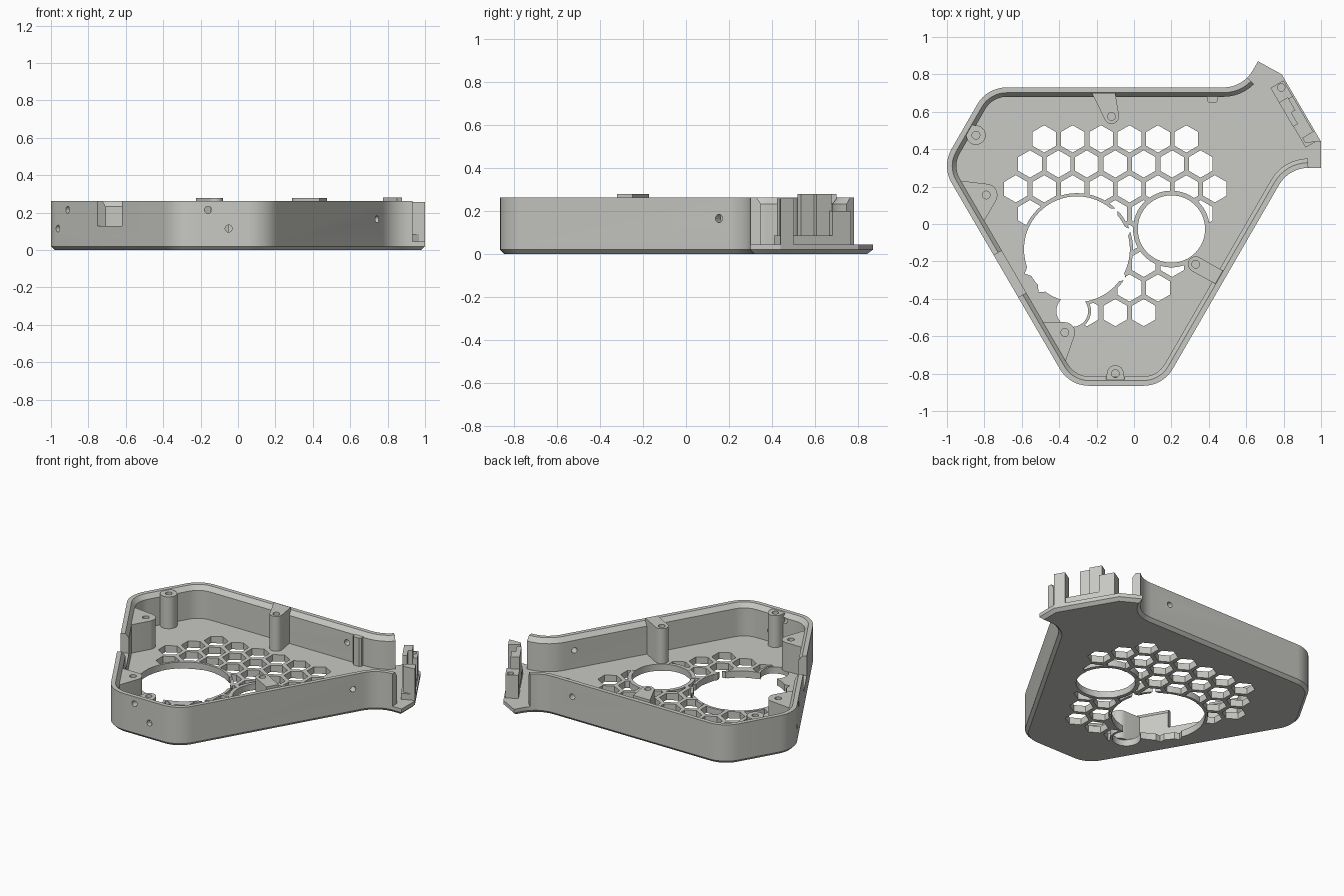
import bpy, bmesh, math
from mathutils import Vector
from mathutils.geometry import convex_hull_2d

if "Cube" in bpy.data.objects:
    bpy.data.objects.remove(bpy.data.objects["Cube"])

grey = bpy.data.materials.new("light_grey")
grey.diffuse_color = (0.58, 0.58, 0.55, 1)
grey.use_nodes = True
grey.node_tree.nodes["Principled BSDF"].inputs["Base Color"].default_value = grey.diffuse_color
FLOOR, RIM = 0.045, 0.262


def finish(name, bm):
    bmesh.ops.recalc_face_normals(bm, faces=bm.faces)
    me = bpy.data.meshes.new(name)
    bm.to_mesh(me)
    bm.free()
    me.materials.append(grey)
    ob = bpy.data.objects.new(name, me)
    bpy.context.collection.objects.link(ob)
    return ob


def loft(name, rings, cyclic=True):
    """Skin a list of equal 3D loops; end loops become caps."""
    bm = bmesh.new()
    vs = [[bm.verts.new(p) for p in r] for r in rings]
    n = len(vs[0])
    for a, b in zip(vs, vs[1:]):
        for i in range(n):
            bm.faces.new((a[i], a[(i + 1) % n], b[(i + 1) % n], b[i]))
    bm.faces.new(vs[0])
    bm.faces.new(vs[-1])
    return finish(name, bm)


def prism(name, pts, z0, z1):
    return loft(name, [[(p[0], p[1], z) for p in pts] for z in (z0, z1)])


def circle(c, r, n=32, a0=0.0):
    return [(c[0] + r * math.cos(a0 + 2 * math.pi * i / n),
             c[1] + r * math.sin(a0 + 2 * math.pi * i / n)) for i in range(n)]


def hull(pts):
    return [pts[i] for i in convex_hull_2d([Vector(p) for p in pts])]


def boolean(ob, tool, op='DIFFERENCE'):
    m = ob.modifiers.new(op, 'BOOLEAN')
    m.operation, m.object, m.solver = op, tool, 'EXACT'
    bpy.context.view_layer.objects.active = ob
    bpy.ops.object.modifier_apply(modifier=m.name)
    bpy.data.objects.remove(tool)


def rounded(corners, seg=8):
    """Round each (x, y, radius) corner of a closed outline."""
    out, n = [], len(corners)
    for i, (x, y, r) in enumerate(corners):
        p = Vector((x, y))
        if not r:
            out.append(p)
            continue
        a = (Vector(corners[i - 1][:2]) - p).normalized()
        b = (Vector(corners[(i + 1) % n][:2]) - p).normalized()
        half = a.angle(b) / 2
        c = p + (a + b).normalized() * r / math.sin(half)
        s, e = p + a * r / math.tan(half) - c, p + b * r / math.tan(half) - c
        for k in range(seg + 1):
            t = k / seg
            w = math.pi - 2 * half
            out.append(c + (s * math.sin((1 - t) * w) + e * math.sin(t * w)) / math.sin(w))
    return out


def inset(pts, d):
    """Mitred offset to the left of a counter-clockwise outline."""
    out, n = [], len(pts)
    for i in range(n):
        u = (pts[i] - pts[i - 1]).normalized()
        v = (pts[(i + 1) % n] - pts[i]).normalized()
        nu, nv = Vector((-u.y, u.x)), Vector((-v.y, v.x))
        out.append(pts[i] + (nu + nv) * d / (1 + nu.dot(nv)))
    return out


# outline of the tray, with the connector tab at the back right
outline = rounded([(1, .44, 0), (.79, .80, 0), (.663, .87, 0), (.582, .73, .18),
                   (-.786, .73, .18), (-1.028, .31, .18), (-.344, -.865, .18),
                   (.155, -.865, .18), (.828, .30, .18), (1, .30, 0)])


def at(pts, z):
    return [(p.x, p.y, z) for p in pts]


floor = loft("floor", [at(inset(outline, .02), 0), at(outline, .02), at(outline, FLOOR)])

# honeycomb vents: row height, first x, count
rows = [(.455, -.48, 6), (.321, -.556, 7), (.188, -.632, 8), (.055, -.556, 7),
        (-.077, -.024, 1), (-.21, -.1, 3), (-.342, -.024, 2), (-.474, -.252, 3)]
for y, x0, count in rows:
    for k in range(count):
        boolean(floor, prism("cut", circle((x0 + .152 * k, y), .073, 6, math.pi / 6), -.1, .2))

# round openings with rims
fans = [((-.305, -.135), .283, .30), ((.2, -.027), .18, .205), ((-.33, -.465), .085, .10)]
for c, r, ring in fans:
    boolean(floor, prism("ring", circle(c, ring, 64), .002, FLOOR - .001), 'UNION')
for c, r, ring in fans:
    boolean(floor, prism("cut", circle(c, r, 64), -.1, .2))
for deg in (20, 45, 205, 228, 328):
    a = math.radians(deg)
    c = (-.305 + .283 * math.cos(a), -.135 + .283 * math.sin(a))
    boolean(floor, prism("cut", circle(c, .025, 4, a), -.1, .2))

# side wall swept along the outline, open at the tab, with a chamfered rim
first, last = 5, len(outline) - 1
bands = [(0, FLOOR), (0, RIM), (.028, RIM), (.05, RIM - .03), (.05, FLOOR)]
sides = [at(inset(outline, d) if d else outline, z)[first:last] for d, z in bands]
wall = loft("side_wall", [list(s) for s in zip(*sides)])

# notch in the left wall
u, n = Vector((.5, -.866)), Vector((.866, .5))
m = Vector((-.685, -.28))
boolean(wall, prism("cut", [m + u * a + n * b for a, b in
                            ((-.13, -.1), (.13, -.1), (.13, .12), (-.13, .12))], .13, .4))


# screw holes through the walls: position, outward direction
def drill(ob, pos, axis, r=.019, depth=.09):
    tool = prism("cut", circle((0, 0), r, 16), -depth, depth)
    tool.rotation_euler = Vector(axis).to_track_quat('Z', 'Y').to_euler()
    tool.location = pos
    bpy.context.view_layer.update()
    boolean(ob, tool)


for pos, axis in [((-.16, -.85, .215), (0, 1, 0)), ((-.05, -.85, .115), (0, 1, 0)),
                  ((.74, .155, .165), (.866, -.5, 0)), ((.33, .72, .165), (0, 1, 0)),
                  ((-.96, .20, .115), (.866, .5, 0)), ((-.91, .11, .215), (.866, .5, 0))]:
    drill(wall, pos, axis)

# screw posts: name, centre, radius, wall points, top
posts = [("back_post", (-.12, .575), .04, [(-.225, .70), (-.10, .70)], .278),
         ("right_post", (.33, -.215), .042, [(.475, -.25), (.435, -.32)], .278),
         ("left_gusset", (-.79, .155), .06, [(-.96, .235), (-.81, .0)], .235),
         ("front_gusset", (-.37, -.58), .055, [(-.515, -.525), (-.375, -.76)], .235),
         ("corner_boss", (-.845, .475), .052, [(-.89, .50), (-.87, .53)], RIM - .004),
         ("front_boss", (-.10, -.80), .045, [(-.15, -.83), (-.05, -.83)], RIM - .004)]
solids = [floor, wall]
for name, c, r, pts, top in posts:
    ob = prism(name, hull(circle(c, r, 24) + pts), FLOOR - .005, top)
    drill(ob, (c[0], c[1], top), (0, 0, 1), .021, .08)
    solids.append(ob)

# small rib on the back wall
prism("back_rib", [(.39, .70), (.39, .66), (.40, .65), (.44, .65), (.45, .66), (.45, .70)],
      FLOOR - .005, .235)


# connector clip along the tab edge: distances along and across the edge
def clip(name, a0, a1, b0, b1, z0, z1):
    o, u, n = Vector((.788, .796)), Vector((.504, -.864)), Vector((-.864, -.504))
    return prism(name, [o + u * a + n * b for a, b in
                        ((a0, b0), (a1, b0), (a1, b1), (a0, b1))], z0, z1)


clip("clip_base", .03, .40, .005, .083, FLOOR - .005, .085)
block = clip("clip_screw_block", .03, .13, .005, .085, FLOOR - .005, .20)
drill(block, (.787, .73, .20), (0, 0, 1), .02, .07)
clip("clip_tall_post", .12, .20, .03, .085, .08, .28)
clip("clip_tall_lip", .19, .27, .055, .085, .08, .28)
prism("clip_end_post", [(1, .44), (.965, .50), (.90, .46), (.915, .435)], FLOOR - .005, .258)

# smooth curved sides, keep hard edges
bpy.ops.object.select_all(action='DESELECT')
for ob in solids:
    ob.select_set(True)
bpy.context.view_layer.objects.active = floor
bpy.ops.object.shade_smooth_by_angle(angle=math.radians(25))
